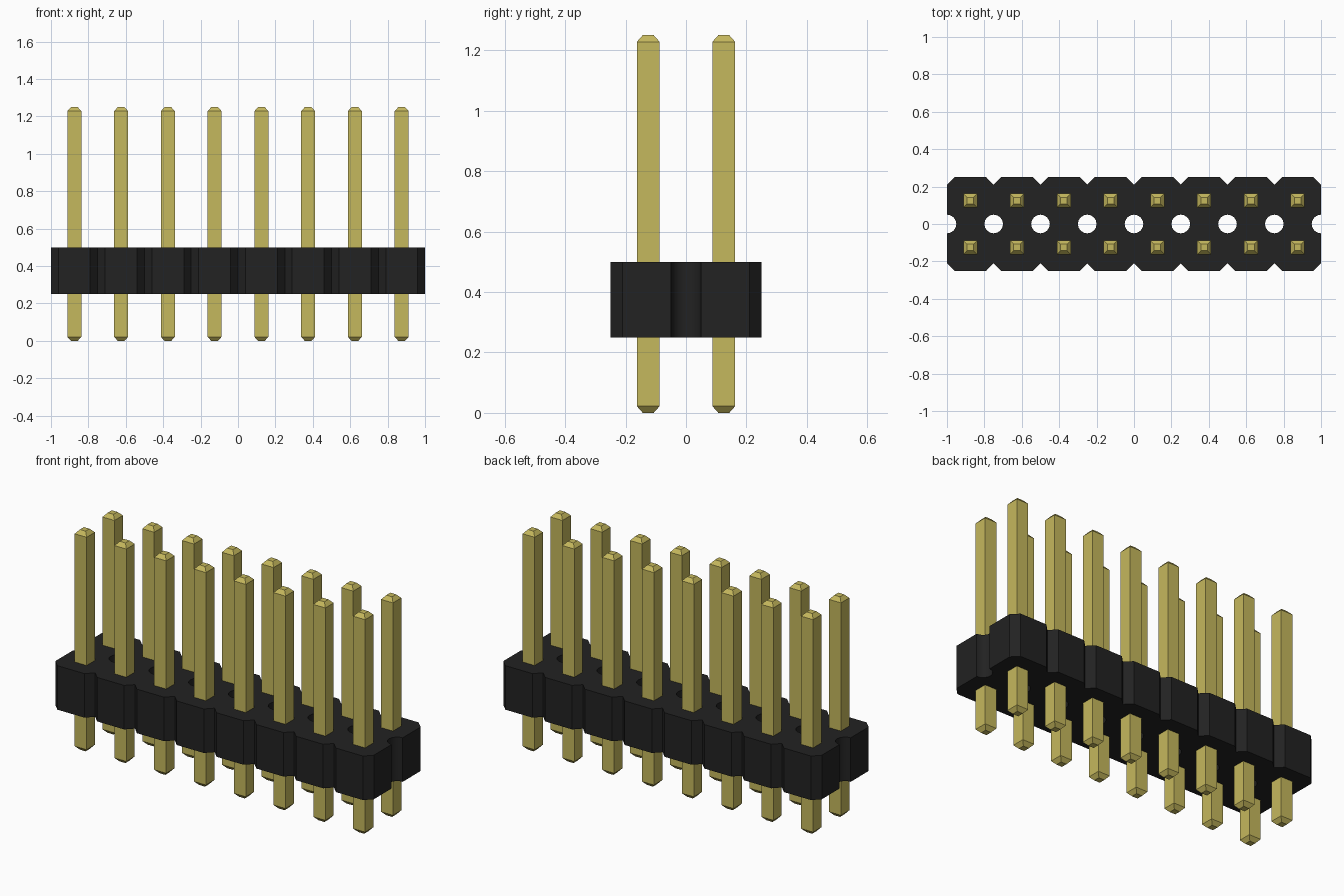
import bpy
import bmesh
from math import sin, cos, pi
from mathutils import Matrix

if "Cube" in bpy.data.objects:
    bpy.data.objects.remove(bpy.data.objects["Cube"])

COLUMNS, PITCH = 8, 0.25
BODY_TOP, BODY_HEIGHT = 0.5, 0.25
CHAMFER, HOLE = 0.04, 0.05
PIN_HALF, TIP_HALF, PIN_HEIGHT, TIP = 0.0375, 0.018, 1.25, 0.022


def make_material(name, color):
    mat = bpy.data.materials.new(name)
    mat.use_nodes = True
    mat.diffuse_color = color
    bsdf = mat.node_tree.nodes["Principled BSDF"]
    bsdf.inputs["Base Color"].default_value = color
    return mat


def make_object(name, bm, mat):
    mesh = bpy.data.meshes.new(name)
    bm.to_mesh(mesh)
    bm.free()
    mesh.materials.append(mat)
    obj = bpy.data.objects.new(name, mesh)
    bpy.context.collection.objects.link(obj)
    return obj


black = make_material("black plastic", (0.016, 0.016, 0.016, 1))
gold = make_material("gold metal", (0.56, 0.48, 0.11, 1))
column_x = [(i - (COLUMNS - 1) / 2) * PITCH for i in range(COLUMNS)]

# Housing: one cell per column with chamfered corners and half-round side cuts
half, depth = PITCH / 2, PITCH
right_side = [(half - HOLE * cos(a), HOLE * sin(a))
              for a in [(k / 8 - 0.5) * pi for k in range(9)]]
right_side = ([(half - CHAMFER, -depth), (half, CHAMFER - depth)] + right_side
              + [(half, depth - CHAMFER), (half - CHAMFER, depth)])
outline = right_side + [(-x, -y) for x, y in right_side]

bm = bmesh.new()
for cx in column_x:
    bm.faces.new([bm.verts.new((cx + x, y, BODY_TOP)) for x, y in outline])
bmesh.ops.remove_doubles(bm, verts=bm.verts, dist=0.0005)
housing = make_object("housing", bm, black)
solid = housing.modifiers.new("thickness", "SOLIDIFY")
solid.thickness = BODY_HEIGHT
solid.offset = -1
bpy.ops.object.select_all(action="DESELECT")
housing.select_set(True)
bpy.context.view_layer.objects.active = housing
bpy.ops.object.modifier_apply(modifier=solid.name)
bpy.ops.object.shade_smooth_by_angle(angle=pi / 6)


# Square pin with a tapered tip at each end
def add_pin(bm, x, y):
    levels = [(0, TIP_HALF), (TIP, PIN_HALF),
              (PIN_HEIGHT - TIP, PIN_HALF), (PIN_HEIGHT, TIP_HALF)]
    rings = [[bm.verts.new((x + sx * r, y + sy * r, z))
              for sx, sy in ((-1, -1), (1, -1), (1, 1), (-1, 1))]
             for z, r in levels]
    for low, high in zip(rings, rings[1:]):
        for k in range(4):
            n = (k + 1) % 4
            bm.faces.new((low[k], low[n], high[n], high[k]))
    bm.faces.new(rings[0][::-1])
    bm.faces.new(rings[-1])


for name, y in (("front_pins", -PITCH / 2), ("back_pins", PITCH / 2)):
    bm = bmesh.new()
    for x in column_x:
        add_pin(bm, x, y)
    make_object(name, bm, gold)
